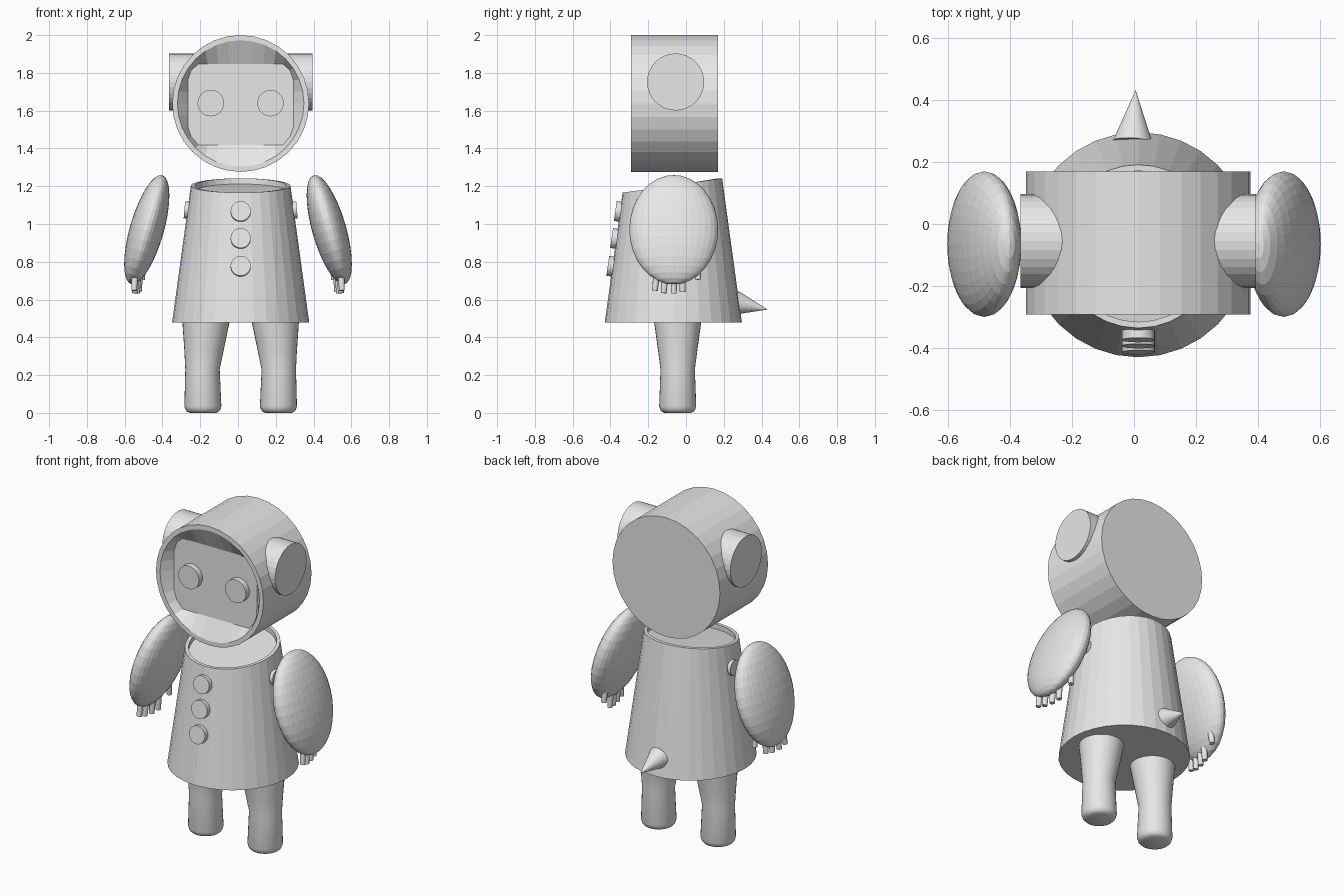
import bpy, bmesh, math
from mathutils import Vector, Matrix

if "Cube" in bpy.data.objects:
    bpy.data.objects.remove(bpy.data.objects["Cube"])

grey = bpy.data.materials.new("plain grey")
grey.diffuse_color = (0.8, 0.8, 0.8, 1)
grey.use_nodes = True
grey.node_tree.nodes["Principled BSDF"].inputs["Base Color"].default_value = grey.diffuse_color
CX = 0.014   # body axis
N = 32


def loft(name, rings, smooth=None):
    """Skin a stack of point rings and cap both ends."""
    bm = bmesh.new()
    vs = [[bm.verts.new(p) for p in r] for r in rings]
    for a, b in zip(vs, vs[1:]):
        for i in range(len(a)):
            j = (i + 1) % len(a)
            bm.faces.new((a[i], a[j], b[j], b[i]))
    bm.faces.new(vs[0][::-1])
    bm.faces.new(vs[-1])
    bmesh.ops.recalc_face_normals(bm, faces=bm.faces)
    me = bpy.data.meshes.new(name)
    bm.to_mesh(me)
    bm.free()
    me.materials.append(grey)
    ob = bpy.data.objects.new(name, me)
    bpy.context.collection.objects.link(ob)
    if smooth:
        bpy.ops.object.select_all(action='DESELECT')
        ob.select_set(True)
        bpy.context.view_layer.objects.active = ob
        bpy.ops.object.shade_smooth_by_angle(angle=math.radians(smooth))
    return ob


def circle(n=N):
    return [(math.cos(2 * math.pi * i / n), math.sin(2 * math.pi * i / n)) for i in range(n)]


def rod(name, p, q, r1, r2, n=N, smooth=None):
    """Straight round part from p to q with end radii r1, r2."""
    p, q = Vector(p), Vector(q)
    rot = (q - p).to_track_quat('Z', 'Y')
    rings = [[c + rot @ Vector((x * r, y * r, 0)) for x, y in circle(n)]
             for c, r in ((p, r1), (q, r2))]
    return loft(name, rings, smooth)


# Head: drum lying along y, with a sunken rounded-rectangle face
HZ, HR = 1.638, 0.362


def head_ring(r, y):
    return [(CX + x * r, y, HZ + z * r) for x, z in circle()]


face = [(CX + max(-0.28, min(0.28, 0.315 * x)), -0.235,
         HZ + max(-0.22, min(0.21, 0.315 * z))) for x, z in circle()]
loft("head", [head_ring(HR, 0.17), head_ring(HR, -0.292), head_ring(0.335, -0.292), face])

# Eyes and ears
for s in (-1, 1):
    ex = CX + s * 0.158
    rod("eye", (ex, -0.23, 1.64), (ex, -0.27, 1.64), 0.07, 0.07)
    rod("ear", (CX + s * 0.2, -0.055, 1.752), (CX + s * 0.38, -0.055, 1.752), 0.151, 0.151)

# Body: tapered cone with slanted, slightly hollow top
BY, Z0 = -0.067, 0.478


def body_ring(inset, drop):
    out = []
    for x, y in circle():
        z = 1.204 + 0.038 * y
        r = 0.363 - 0.137 * (z - Z0) - inset
        out.append((CX + x * r, BY + y * r, z - drop))
    return out


loft("body", [[(CX + x * 0.363, BY + y * 0.363, Z0) for x, y in circle()],
              body_ring(0, 0), body_ring(0.02, 0), body_ring(0.02, 0.03)])

# Buttons follow the front slope
nrm = Vector((0, -1, 0.14)).normalized()
for z in (1.065, 0.922, 0.775):
    p = Vector((CX, BY - 0.363 + 0.137 * (z - Z0), z))
    rod("button", p - nrm * 0.02, p + nrm * 0.025, 0.053, 0.053)

# Tail spike
rod("tail_spike", (-0.004, 0.265, 0.582), (0.005, 0.43, 0.548), 0.064, 0.001)

for s in (-1, 1):
    # Shoulder sockets
    rod("shoulder_disc", (CX + s * 0.24, BY, 1.07), (CX + s * 0.298, BY, 1.075), 0.045, 0.045)

    # Arms: flattened ellipsoids leaning outwards
    bm = bmesh.new()
    bmesh.ops.create_uvsphere(bm, u_segments=32, v_segments=16, radius=1)
    bm.transform(Matrix.Translation((s * 0.483, -0.065, 0.97))
                 @ Matrix.Rotation(-s * math.radians(-16) * -1 * -1, 4, 'Y')
                 @ Matrix.Diagonal((0.09, 0.235, 0.30, 1)))
    # lean so that the hand end is further out than the shoulder end
    low = min(bm.verts, key=lambda v: v.co.z)
    if abs(low.co.x) < 0.483:
        for v in bm.verts:
            v.co.x = 2 * s * 0.483 - v.co.x
        bmesh.ops.reverse_faces(bm, faces=bm.faces)
    me = bpy.data.meshes.new("arm")
    bm.to_mesh(me)
    bm.free()
    me.materials.append(grey)
    bpy.context.collection.objects.link(bpy.data.objects.new("arm", me))

    # Fingers
    for x, y, z in ((0.55, -0.165, 0.648), (0.545, -0.118, 0.634), (0.535, -0.065, 0.632),
                    (0.525, -0.018, 0.64), (0.508, 0.065, 0.705)):
        rod("finger", (s * (x - 0.005), y * 0.9 - 0.004, z + 0.11), (s * x, y, z), 0.019, 0.015, 12, 40)

    # Legs: flared thigh, straight shin and rounded foot
    prof = ((0.0, 0.07, 0.2), (0.006, 0.083, 0.2), (0.016, 0.092, 0.2), (0.035, 0.098, 0.2),
            (0.23, 0.091, 0.202), (0.33, 0.104, 0.194), (0.49, 0.126, 0.183))
    loft("leg", [[(CX + s * c + x * r, -0.044 + y * r, z) for x, y in circle()]
                 for z, r, c in prof], 40)
